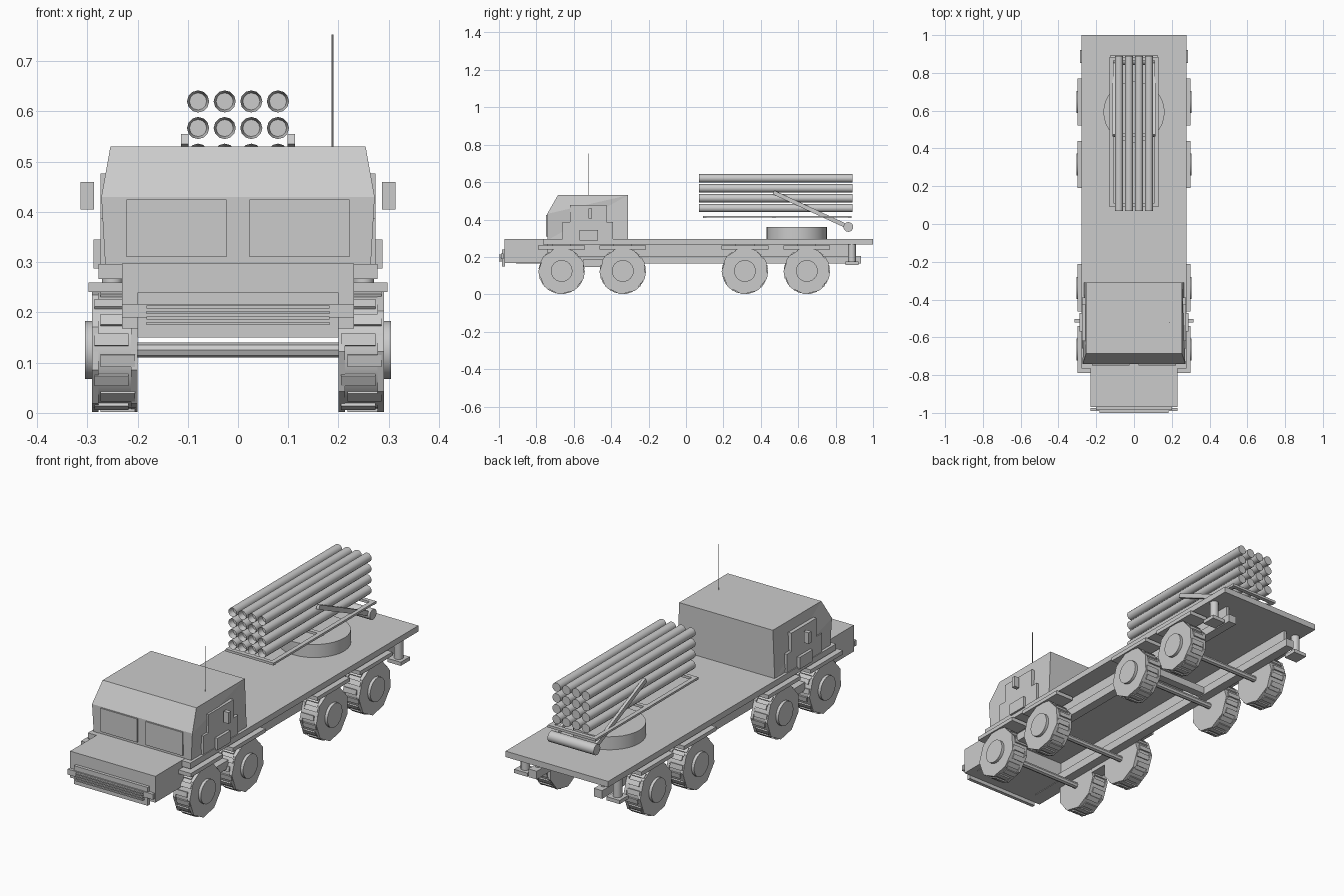
import bpy, bmesh, math
from mathutils import Matrix, Vector

old = bpy.data.objects.get("Cube")
if old:
    bpy.data.objects.remove(old, do_unlink=True)

paint = bpy.data.materials.new("light_grey")
paint.use_nodes = True
grey = (0.6, 0.6, 0.6, 1)
paint.diffuse_color = grey
paint.node_tree.nodes["Principled BSDF"].inputs["Base Color"].default_value = grey


def finish(name, bm, smooth=False):
    bmesh.ops.recalc_face_normals(bm, faces=bm.faces)
    mesh = bpy.data.meshes.new(name)
    bm.to_mesh(mesh)
    bm.free()
    mesh.materials.append(paint)
    ob = bpy.data.objects.new(name, mesh)
    bpy.context.collection.objects.link(ob)
    if smooth:
        bpy.ops.object.select_all(action='DESELECT')
        ob.select_set(True)
        bpy.context.view_layer.objects.active = ob
        bpy.ops.object.shade_smooth_by_angle(angle=math.radians(50))
    return ob


def add_box(bm, x, y, z, turn=None):
    size = Matrix.Diagonal((x[1] - x[0], y[1] - y[0], z[1] - z[0], 1))
    mid = Matrix.Translation((sum(x) / 2, sum(y) / 2, sum(z) / 2))
    bmesh.ops.create_cube(bm, size=1, matrix=(turn or Matrix()) @ mid @ size)


def box(name, x, y, z):
    bm = bmesh.new()
    add_box(bm, x, y, z)
    return finish(name, bm)


def pair(name, x, y, z):
    # matching boxes on both sides
    box(name + "_left", x, y, z)
    box(name + "_right", (-x[1], -x[0]), y, z)


def add_rod(bm, a, b, r, sides, roll=0.0):
    a, b = Vector(a), Vector(b)
    turn = (b - a).to_track_quat('Z', 'Y').to_matrix().to_4x4()
    bmesh.ops.create_cone(bm, cap_ends=True, segments=sides, radius1=r, radius2=r,
                          depth=(b - a).length,
                          matrix=Matrix.Translation((a + b) / 2) @ turn @ Matrix.Rotation(roll, 4, 'Z'))


def rod(name, a, b, r, sides, smooth=False, roll=0.0):
    bm = bmesh.new()
    add_rod(bm, a, b, r, sides, roll)
    return finish(name, bm, smooth)


# Chassis, bed and hood
box("bed", (-0.278, 0.278), (-0.765, 1), (0.267, 0.296))
box("hood", (-0.231, 0.231), (-0.97, -0.74), (0.168, 0.297))
pair("frame_rail", (0.155, 0.2), (-0.91, 0.935), (0.165, 0.205))
pair("rail_web", (0.17, 0.185), (-0.74, 0.9), (0.2, 0.27))
box("crossmember", (-0.16, 0.16), (0.29, 0.33), (0.17, 0.205))
pair("step_bar", (0.2, 0.26), (-0.55, -0.44), (0.145, 0.185))

# Front bumper and grille
box("grille_panel", (-0.2, 0.2), (-0.985, -0.968), (0.15, 0.24))
box("bumper_bar", (-0.231, 0.231), (-0.99, -0.975), (0.19, 0.217))
for i in range(4):
    z = 0.175 + i * 0.011
    box(f"grille_slat_{i}", (-0.182, 0.182), (-1, -0.984), (z, z + 0.006))

# Cab: side profile extruded across, roof edges drawn inward
bm = bmesh.new()
profile = [(-0.74, 0.29), (-0.742, 0.43), (-0.685, 0.53), (-0.31, 0.53), (-0.31, 0.29)]
half = {0.29: 0.264, 0.43: 0.272, 0.53: 0.254}
rings = [[bm.verts.new((s * half[z], y, z)) for y, z in profile] for s in (-1, 1)]
for ring in rings:
    bm.faces.new(ring)
for i in range(len(profile)):
    j = (i + 1) % len(profile)
    bm.faces.new((rings[0][i], rings[0][j], rings[1][j], rings[1][i]))
bmesh.ops.triangulate(bm, faces=[f for f in bm.faces if len(f.verts) > 4])
finish("cab", bm)
pair("windscreen", (0.023, 0.222), (-0.748, -0.739), (0.31, 0.425))

# Doors, mirrors and antenna
pair("door_lower", (0.25, 0.274), (-0.66, -0.39), (0.296, 0.387))
pair("door_upper", (0.25, 0.274), (-0.62, -0.425), (0.38, 0.477))
pair("door_step", (0.26, 0.288), (-0.57, -0.47), (0.287, 0.345))
pair("mirror", (0.287, 0.314), (-0.522, -0.502), (0.405, 0.46))
rod("antenna", (0.188, -0.522, 0.52), (0.188, -0.522, 0.753), 0.002, 6)

# Wheels: round tread with shoulder lugs between faceted sidewalls
for n, wy in enumerate((-0.665, -0.338, 0.315, 0.646)):
    pair(f"fender_{n}", (0.2, 0.298), (wy - 0.125, wy + 0.125), (0.241, 0.26))
    pair(f"fender_mount_{n}", (0.2, 0.23), (wy - 0.05, wy + 0.05), (0.255, 0.27))
    rod(f"axle_{n}", (-0.21, wy, 0.125), (0.21, wy, 0.125), 0.015, 8)
    for side, s in (("left", 1), ("right", -1)):
        bm = bmesh.new()
        add_rod(bm, (s * 0.203, wy, 0.125), (s * 0.288, wy, 0.125), 0.118, 24)
        finish(f"tyre_{n}_{side}", bm, True)
        bm = bmesh.new()
        for a, b in ((0.2, 0.213), (0.278, 0.291)):
            add_rod(bm, (s * a, wy, 0.125), (s * b, wy, 0.125), 0.125, 9, 0.2)
        for k in range(18):
            turn = (Matrix.Translation((s * 0.2455, wy, 0.125))
                    @ Matrix.Rotation(k * math.tau / 18, 4, 'X'))
            shift = 0.006 if k % 2 else -0.006
            add_box(bm, (shift - 0.034, shift + 0.034), (-0.012, 0.012), (0.112, 0.123), turn)
        finish(f"tread_{n}_{side}", bm)
        rod(f"hub_{n}_{side}", (s * 0.285, wy, 0.125), (s * 0.305, wy, 0.125), 0.058, 24, True)

# Rear stabiliser legs
for side, s in (("left", 1), ("right", -1)):
    rod(f"leg_{side}", (s * 0.25, 0.887, 0.17), (s * 0.25, 0.887, 0.27), 0.021, 12, True)
    x = sorted((s * 0.215, s * 0.286))
    box(f"leg_foot_{side}", x, (0.852, 0.922), (0.157, 0.175))

# Turntable
rod("turntable", (0, 0.592, 0.29), (0, 0.592, 0.36), 0.162, 32, True)

# Launch tubes: four by four, each with a sunken muzzle
for row in range(4):
    for col in range(4):
        x, z = (col - 1.5) * 0.053, 0.461 + row * 0.053
        bm = bmesh.new()
        add_rod(bm, (x, 0.89, z), (x, 0.07, z), 0.022, 12)
        mouth = min((f for f in bm.faces if len(f.verts) > 4),
                    key=lambda f: f.calc_center_median().y)
        bmesh.ops.inset_region(bm, faces=[mouth], thickness=0.005)
        bmesh.ops.translate(bm, verts=mouth.verts, vec=(0, 0.03, 0))
        finish(f"tube_{row}_{col}", bm, True)

# Cradle: flat frame under the tubes, raised by two arms on a cross shaft
pair("cradle_rail", (0.108, 0.13), (0.09, 0.885), (0.41, 0.42))
for i, y in enumerate((0.09, 0.46, 0.865)):
    box(f"cradle_bar_{i}", (-0.13, 0.13), (y, y + 0.02), (0.408, 0.42))
rod("cross_shaft", (-0.11, 0.868, 0.36), (0.11, 0.868, 0.36), 0.026, 16, True)
length = math.hypot(0.4, 0.185)
for side, s in (("left", 1), ("right", -1)):
    bm = bmesh.new()
    turn = Matrix.Translation((s * 0.106, 0.868, 0.36)) @ Matrix.Rotation(math.atan2(0.185, -0.4), 4, 'X')
    add_box(bm, (-0.007, 0.007), (0, length), (-0.011, 0.011), turn)
    finish(f"lift_arm_{side}", bm)
    rod(f"arm_pivot_{side}", (s * 0.095, 0.868, 0.36), (s * 0.125, 0.868, 0.36), 0.026, 16, True)
